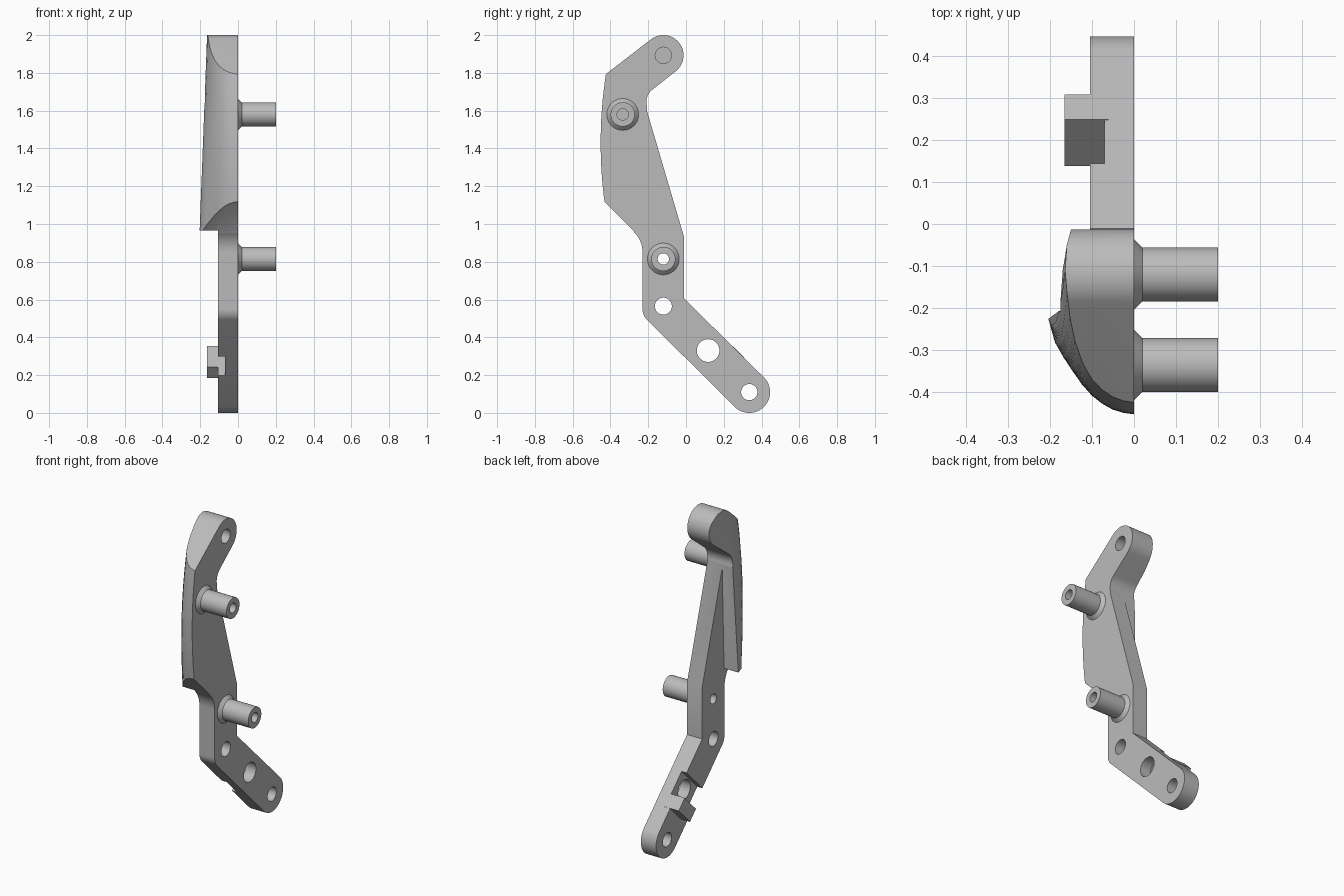
import bpy, bmesh, math
from math import sin, cos, pi, radians

cube = bpy.data.objects.get("Cube")
if cube:
    bpy.data.objects.remove(cube, do_unlink=True)

grey = bpy.data.materials.new("satin grey")
grey.use_nodes = True
grey.diffuse_color = (0.5, 0.5, 0.5, 1)
grey.node_tree.nodes["Principled BSDF"].inputs["Base Color"].default_value = (0.5, 0.5, 0.5, 1)


def finish(name, bm):
    bmesh.ops.recalc_face_normals(bm, faces=bm.faces)
    mesh = bpy.data.meshes.new(name)
    bm.to_mesh(mesh)
    bm.free()
    mesh.materials.append(grey)
    ob = bpy.data.objects.new(name, mesh)
    bpy.context.collection.objects.link(ob)
    return ob


def loft(name, rings, closed=False):
    """Skin rings of points; cap the ends, or join last ring to first."""
    bm = bmesh.new()
    rows = [[bm.verts.new(p) for p in ring] for ring in rings]
    n = len(rows[0])
    pairs = list(zip(rows, rows[1:])) + ([(rows[-1], rows[0])] if closed else [])
    for a, b in pairs:
        for i in range(n):
            j = (i + 1) % n
            bm.faces.new((a[i], a[j], b[j], b[i]))
    if not closed:
        bm.faces.new(rows[0])
        bm.faces.new(rows[-1])
    return finish(name, bm)


def slab(name, profile, x0, x1):
    return loft(name, [[(x, y, z) for y, z in profile] for x in (x0, x1)])


def arc(y, z, r, a0, a1, n=20):
    angles = [radians(a0 + (a1 - a0) * i / n) for i in range(n + 1)]
    return [(y + r * cos(a), z + r * sin(a)) for a in angles]


def boolean(ob, tool, operation):
    mod = ob.modifiers.new("cut", "BOOLEAN")
    mod.operation, mod.object, mod.solver = operation, tool, "EXACT"
    bpy.ops.object.select_all(action="DESELECT")
    bpy.context.view_layer.objects.active = ob
    ob.select_set(True)
    bpy.ops.object.modifier_apply(modifier=mod.name)
    bpy.data.objects.remove(tool, do_unlink=True)


def smooth(ob):
    bpy.ops.object.select_all(action="DESELECT")
    bpy.context.view_layer.objects.active = ob
    ob.select_set(True)
    bpy.ops.object.shade_smooth_by_angle(angle=radians(25))


def drill(ob, y, z, r, x0, x1):
    boolean(ob, slab("drill", arc(y, z, r, 0, 352.5, 47), x0, x1), "DIFFERENCE")


def across(s0, s1, d0, d1):
    """Rectangle aligned with the sloping arm: s = y + z, d = z - y."""
    return [((s - d) / 2, (s + d) / 2)
            for s, d in ((s0, d0), (s1, d0), (s1, d1), (s0, d1))]


# Thick upper body: side profile with round head and concave neck
neck = arc(-0.125, 1.645, 0.085, 125, 197, 10)
upper = (arc(-0.12, 1.893, 0.107, 128, -52, 32) + neck
         + [(-0.207, 1.60), (-0.225, 0.965), (-0.278, 0.965), (-0.5, 1.187), (-0.5, 1.735)])
body = slab("lever_body", upper, -0.3, 0)

# Domed outer skin, lofted upward between a lower and an upper section
lower_skin = [(0, 0), (.025, .003), (.05, .01), (.075, .023), (.1, .04), (.125, .06),
              (.15, .085), (.172, .108), (.19, .133), (.203, .18), (.205, .25), (.18, .45)]
upper_skin = [(0, 0), (.025, .004), (.05, .012), (.075, .027), (.1, .05), (.122, .085),
              (.14, .13), (.152, .175), (.16, .22), (.165, .27), (.16, .34), (.138, .43)]
rings = []
for i in range(25):
    z = 0.9 + 1.2 * i / 24
    t = (z - 0.965) / 1.0
    front = -0.452 + 0.21 * (z - 1.43) ** 2
    ring = [(-(a + (c - a) * t), front + b + (d - b) * t, z)
            for (a, b), (c, d) in zip(lower_skin, upper_skin)]
    rings.append([(0.1, front, z)] + ring + [(ring[-1][0], 0.3, z), (0.1, 0.3, z)])
boolean(body, loft("skin_cutter", rings), "INTERSECT")

# Thin plate: spine, elbow and sloping arm with a round end
plate_profile = ([(-0.207, 1.60), (-0.01, 0.93), (-0.01, 0.606)]
                 + arc(0.335, 0.11, 0.11, 45, -135, 32)
                 + arc(-0.15, 0.55, 0.08, 225, 180, 8)
                 + arc(-0.38, 0.85, 0.15, 0, 45, 10)
                 + [(-0.278, 0.965), (-0.25, 1.1), (-0.215, 1.6)])
plate = slab("plate", plate_profile, -0.105, 0)

# Cross slot around the middle hole, with a stop block beside it
boolean(plate, slab("slot", across(0.2, 0.7, 0.105, 0.31), -0.3, -0.07), "DIFFERENCE")
boolean(plate, slab("stop_block", across(0.38, 0.602, -0.012, 0.105), -0.165, -0.06), "UNION")
boolean(body, plate, "UNION")

# Holes: three through the arm, one through the lower pin, one blind in the head
for y, z, r in ((-0.12, 0.565, 0.045), (0.117, 0.33, 0.06),
                (0.335, 0.11, 0.043), (-0.12, 0.815, 0.03)):
    drill(body, y, z, r, -0.4, 0.1)
drill(body, -0.12, 1.893, 0.043, -0.08, 0.1)
smooth(body)

# Hollow pins with flared feet
for name, y, z in (("upper_pin", -0.335, 1.58), ("lower_pin", -0.12, 0.815)):
    section = [(0, 0.03), (0, 0.084), (0.02, 0.064), (0.2, 0.064), (0.2, 0.03)]
    turns = [2 * pi * k / 48 for k in range(48)]
    smooth(loft(name, [[(x, y + r * cos(a), z + r * sin(a)) for x, r in section]
                       for a in turns], closed=True))
